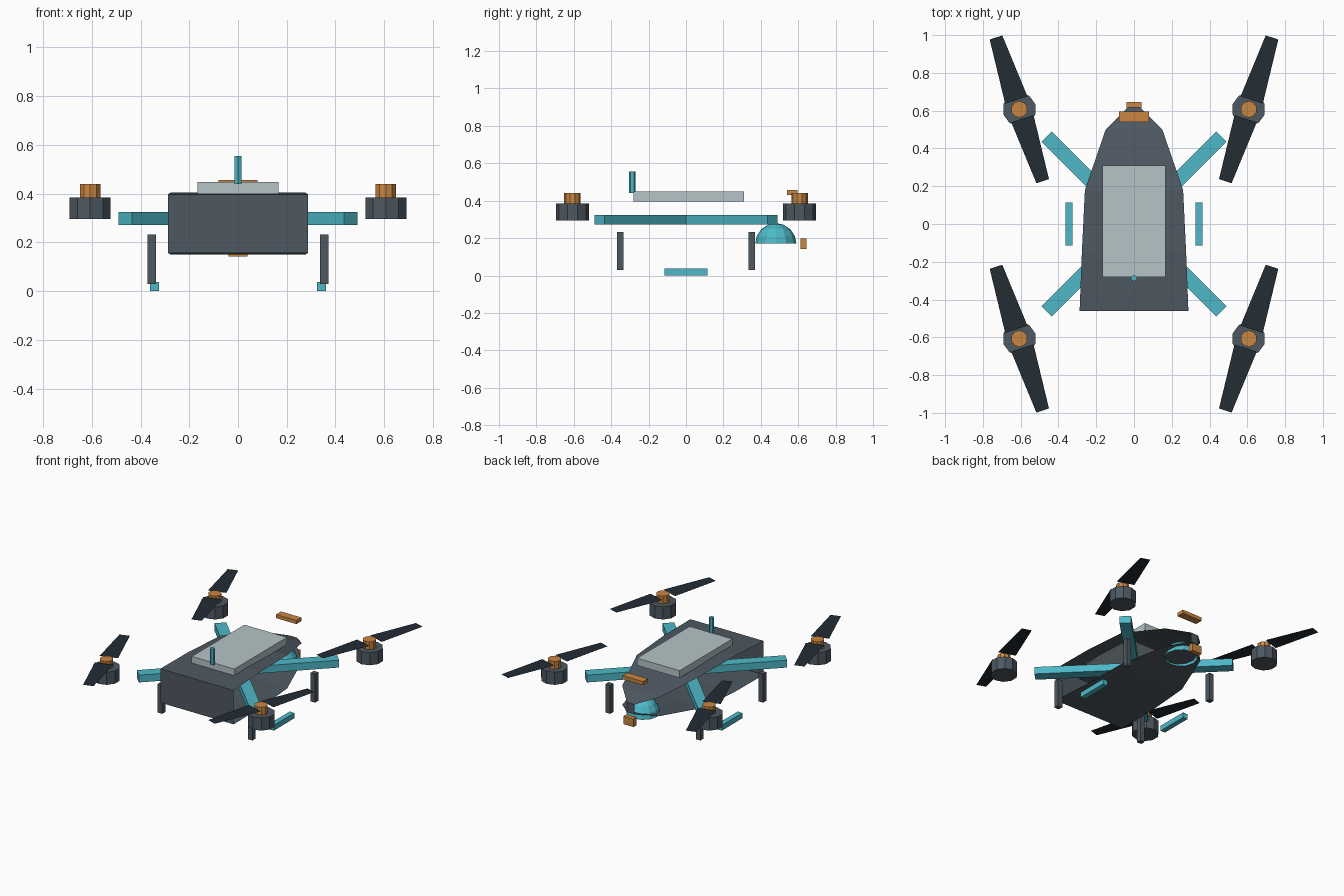
import bpy, bmesh, math
from mathutils import Matrix, Vector

if "Cube" in bpy.data.objects:
    bpy.data.objects.remove(bpy.data.objects["Cube"], do_unlink=True)


def material(name, r, g, b):
    m = bpy.data.materials.new(name)
    m.use_nodes = True
    m.diffuse_color = (r, g, b, 1)
    m.node_tree.nodes["Principled BSDF"].inputs["Base Color"].default_value = (r, g, b, 1)
    return m


SLATE = material("slate", 0.076, 0.098, 0.12)
SILVER = material("silver", 0.46, 0.55, 0.565)
TEAL = material("teal", 0.076, 0.48, 0.575)
ORANGE = material("orange", 0.59, 0.24, 0.054)
BLACK = material("blade_black", 0.017, 0.025, 0.034)


def finish(name, bm, mat):
    mesh = bpy.data.meshes.new(name)
    bm.to_mesh(mesh)
    bm.free()
    mesh.materials.append(mat)
    ob = bpy.data.objects.new(name, mesh)
    bpy.context.collection.objects.link(ob)
    return ob


def box(name, mat, center, size, turn=0):
    bm = bmesh.new()
    bmesh.ops.create_cube(bm, size=1)
    bm.transform(Matrix.Translation(center) @ Matrix.Rotation(math.radians(turn), 4, "Z")
                 @ Matrix.Diagonal((*size, 1)))
    return finish(name, bm, mat)


def post(name, mat, x, y, z0, z1, radius, sides):
    bm = bmesh.new()
    bmesh.ops.create_cone(bm, cap_ends=True, segments=sides, radius1=radius,
                          radius2=radius, depth=z1 - z0)
    bm.transform(Matrix.Translation((x, y, (z0 + z1) / 2)))
    return finish(name, bm, mat)


# Hull: one folded sheet, open on both sides (y, half width, bottom, top)
stations = [(-0.46, 0.288, 0.157, 0.397), (-0.15, 0.276, 0.15, 0.405),
            (0.18, 0.26, 0.16, 0.395), (0.5, 0.15, 0.195, 0.33),
            (0.62, 0.03, 0.22, 0.29)]
bm = bmesh.new()
path = [(y, w, top) for y, w, low, top in stations]
path += [(y, w, low) for y, w, low, top in reversed(stations)]
rungs = [[bm.verts.new((s * w, y, z)) for s in (-1, 1)] for y, w, z in path]
for i, a in enumerate(rungs):
    b = rungs[(i + 1) % len(rungs)]
    bm.faces.new((a[0], a[1], b[1], b[0]))
bmesh.ops.recalc_face_normals(bm, faces=bm.faces)
finish("hull", bm, SLATE)

# Top details
box("top_plate", SILVER, (0, 0.015, 0.422), (0.334, 0.59, 0.052))
box("rear_light", ORANGE, (0, 0.568, 0.443), (0.16, 0.055, 0.026))
post("antenna", TEAL, 0, -0.287, 0.44, 0.555, 0.017, 6)

# Sensor dome, open underneath, with its small lens block
bm = bmesh.new()
bmesh.ops.create_uvsphere(bm, u_segments=12, v_segments=8, radius=0.11)
bmesh.ops.delete(bm, geom=[v for v in bm.verts if v.co.z < -0.001], context="VERTS")
bm.transform(Matrix.Translation((0, 0.48, 0.17)))
finish("sensor_dome", bm, TEAL)
box("lens_block", ORANGE, (0, 0.628, 0.17), (0.08, 0.034, 0.056))

# Crossed arms
for turn, name in ((45, "arm_a"), (-45, "arm_b")):
    box(name, TEAL, (0, 0, 0.298), (1.308, 0.077, 0.052), turn)


def blades(name, x, y, side):
    bm = bmesh.new()
    along = Vector((0.309 * side, 0.951, 0))
    across = Vector((0.951, -0.309 * side, 0))
    hub = Vector((x, y, 0.428))
    for d in (1, -1):
        corners = [(0.052, -0.062), (0.052, 0.062), (0.4, 0.035), (0.4, -0.035)]
        face = bm.faces.new([bm.verts.new(hub + d * (along * r + across * w))
                             for r, w in corners])
        face.normal_update()
        if face.normal.z < 0:
            face.normal_flip()
    finish(name, bm, BLACK)


# Rotors, legs and skids on both sides
for side, sn in ((1, "left"), (-1, "right")):
    for end, en in ((-1, "front"), (1, "back")):
        tag = en + "_" + sn
        x, y = 0.607 * side, 0.607 * end
        post("motor_" + tag, SLATE, x, y, 0.295, 0.385, 0.089, 10)
        post("motor_cap_" + tag, ORANGE, x, y, 0.385, 0.44, 0.044, 10)
        blades("blades_" + tag, x, y, side)
        box("leg_" + tag, SLATE, (0.354 * side, 0.352 * end, 0.131), (0.036, 0.036, 0.202))
    box("skid_" + sn, TEAL, (0.343 * side, 0, 0.019), (0.037, 0.23, 0.038))
